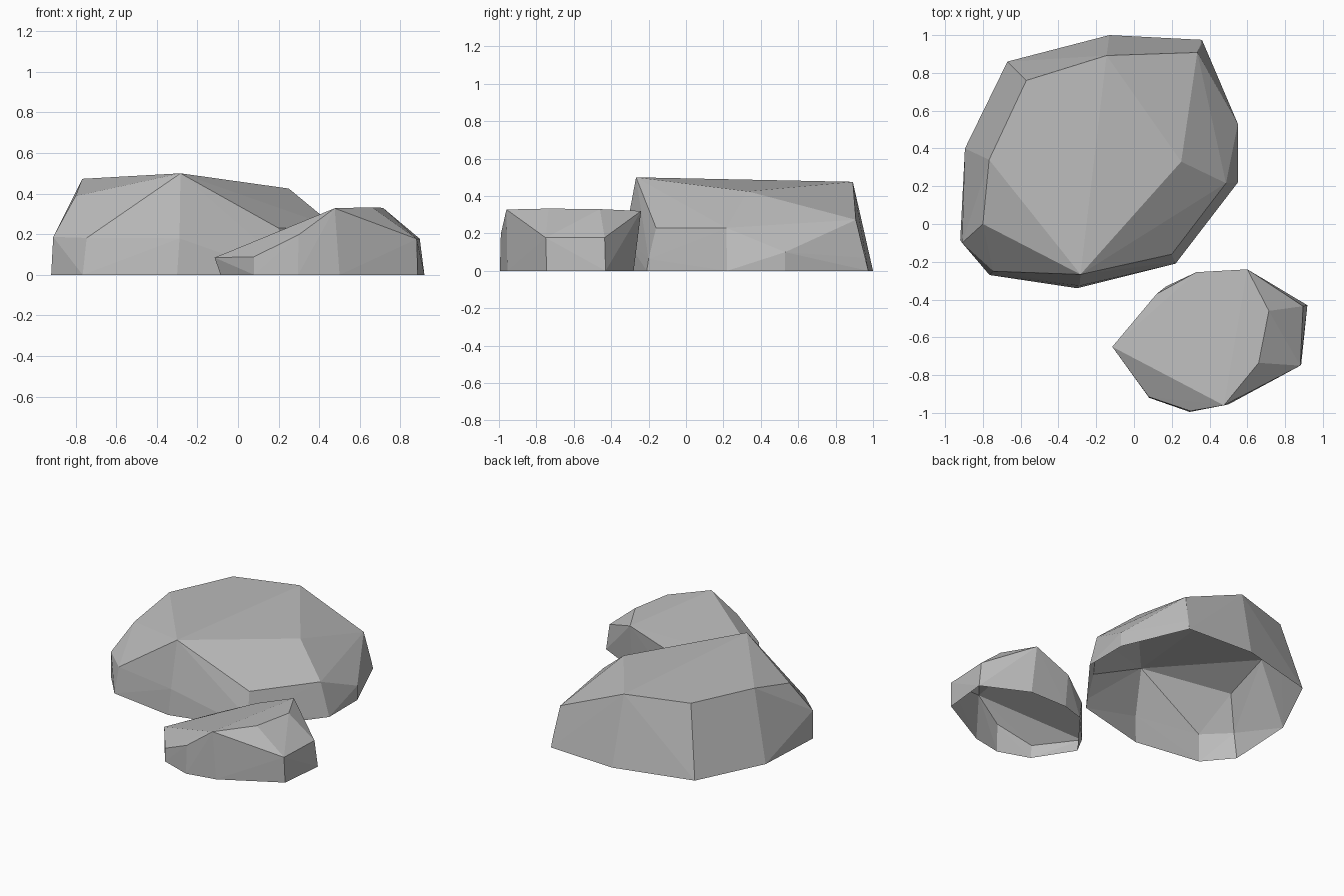
import bpy
import bmesh

# One plain stone grey for both boulders
stone = bpy.data.materials.new("stone_grey")
stone.diffuse_color = (0.5, 0.5, 0.5, 1.0)


def make_rock(name, footprint, corners):
    """Wrap a faceted shell round a ground outline and its upper corners; open underneath."""
    bm = bmesh.new()
    for x, y in footprint:
        bm.verts.new((x, y, 0))
    for co in corners:
        bm.verts.new(co)
    hull = bmesh.ops.convex_hull(bm, input=bm.verts)
    spare = [v for v in set(hull["geom_interior"] + hull["geom_unused"])
             if isinstance(v, bmesh.types.BMVert)]
    bmesh.ops.delete(bm, geom=spare, context="VERTS")
    bmesh.ops.recalc_face_normals(bm, faces=bm.faces)
    # the underside is open
    under = [f for f in bm.faces if all(v.co.z < 0.001 for v in f.verts)]
    bmesh.ops.delete(bm, geom=under, context="FACES")
    mesh = bpy.data.meshes.new(name)
    bm.to_mesh(mesh)
    bm.free()
    mesh.materials.append(stone)
    obj = bpy.data.objects.new(name, mesh)
    bpy.context.collection.objects.link(obj)
    return obj


# Large flat-topped boulder at the back left
make_rock(
    "large_rock",
    [(-0.13, 1.0), (0.36, 0.975), (0.55, 0.53), (0.55, 0.22), (0.22, -0.21),
     (-0.30, -0.34), (-0.765, -0.27), (-0.92, -0.085), (-0.895, 0.40), (-0.67, 0.86)],
    [
        # top rim
        (-0.57, 0.76, 0.475), (-0.145, 0.892, 0.476), (0.335, 0.908, 0.273),
        (0.25, 0.33, 0.425), (0.487, 0.216, 0.23), (0.20, -0.16, 0.23),
        (-0.283, -0.267, 0.50), (-0.69, -0.155, 0.31), (-0.80, 0.0, 0.388),
        (-0.767, 0.34, 0.473),
        # waist
        (-0.91, -0.10, 0.187), (-0.745, -0.25, 0.182), (-0.288, -0.327, 0.18),
        (0.215, -0.20, 0.064), (0.55, 0.53, 0.10), (0.358, 0.955, 0.07),
    ])

# Small wedge-shaped boulder at the front right
make_rock(
    "small_rock",
    [(-0.086, -0.66), (0.08, -0.92), (0.295, -0.995), (0.50, -0.955), (0.885, -0.745),
     (0.918, -0.43), (0.61, -0.28), (0.33, -0.28), (0.17, -0.33)],
    [
        # sloping top
        (-0.115, -0.65, 0.085), (0.476, -0.96, 0.328), (0.66, -0.735, 0.333),
        (0.714, -0.46, 0.33), (0.60, -0.24, 0.32), (0.33, -0.255, 0.22),
        (0.12, -0.37, 0.145),
        # waist
        (0.078, -0.915, 0.089), (0.298, -0.99, 0.197), (0.88, -0.75, 0.177),
        (0.895, -0.435, 0.178),
    ])
